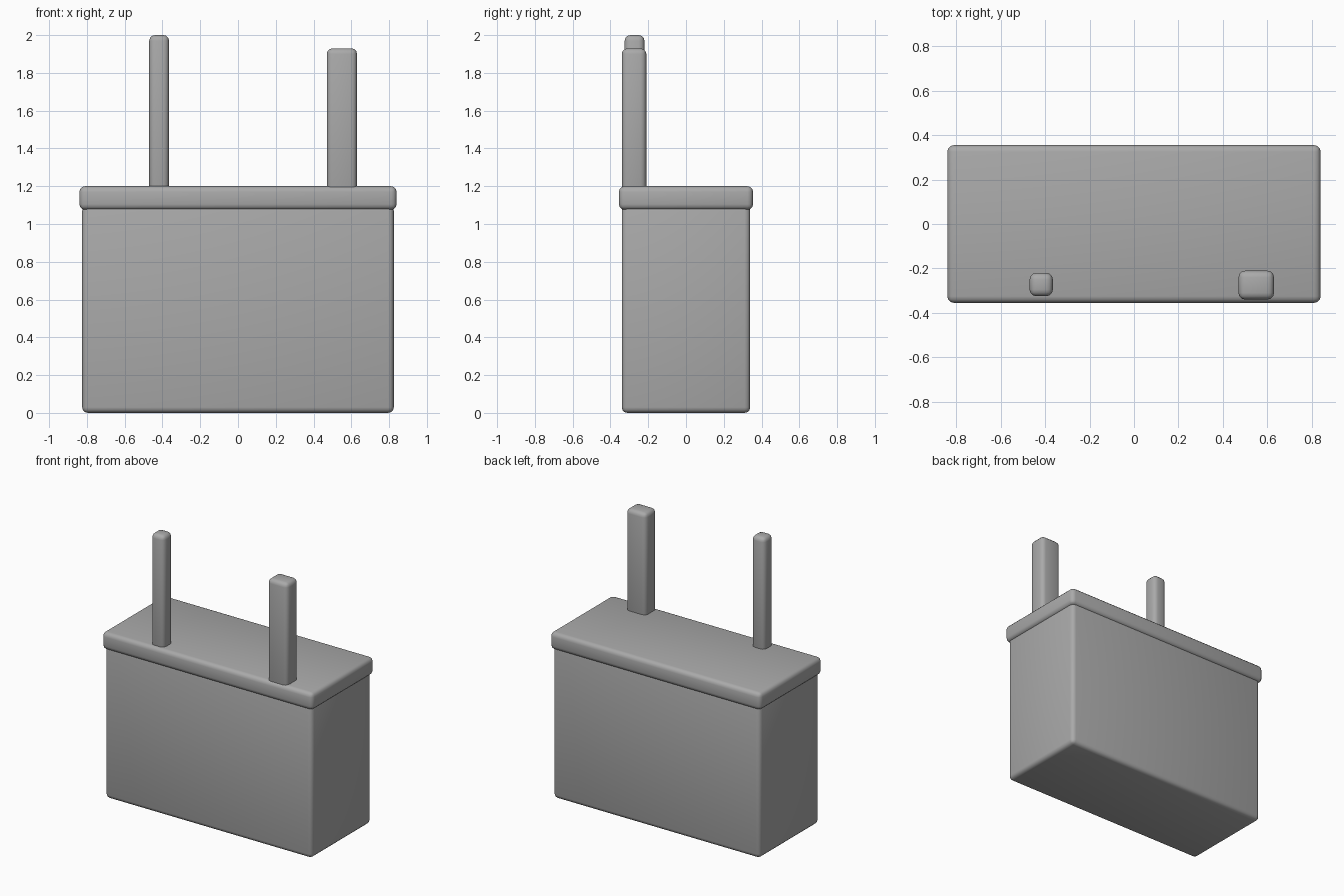
import bpy

cube = bpy.data.objects.get("Cube")
if cube:
    bpy.data.objects.remove(cube, do_unlink=True)

# Single flat grey
grey = bpy.data.materials.new("plain grey")
grey.use_nodes = True
colour = (0.4, 0.4, 0.4, 1)
grey.diffuse_color = colour
grey.node_tree.nodes["Principled BSDF"].inputs["Base Color"].default_value = colour


def rounded_box(name, low, high, radius):
    """Box between two corners with softly rounded edges."""
    centre = [(a + b) / 2 for a, b in zip(low, high)]
    bpy.ops.mesh.primitive_cube_add(size=1, location=centre)
    box = bpy.context.object
    box.name = name
    box.scale = [b - a for a, b in zip(low, high)]
    bpy.ops.object.transform_apply(location=False, rotation=False, scale=True)
    bevel = box.modifiers.new("rounded edges", "BEVEL")
    bevel.width = radius
    bevel.segments = 3
    bpy.ops.object.modifier_apply(modifier=bevel.name)
    bpy.ops.object.shade_smooth()
    box.data.materials.append(grey)
    return box


# Main block and its overhanging top slab
rounded_box("body", (-0.825, -0.34, 0), (0.825, 0.34, 1.1), 0.03)
rounded_box("top_slab", (-0.84, -0.355, 1.075), (0.84, 0.355, 1.2), 0.03)

# Two posts standing along the front edge
rounded_box("thin_post", (-0.47, -0.325, 1.12), (-0.365, -0.22, 2), 0.03)
rounded_box("thick_post", (0.47, -0.34, 1.12), (0.63, -0.21, 1.93), 0.03)
